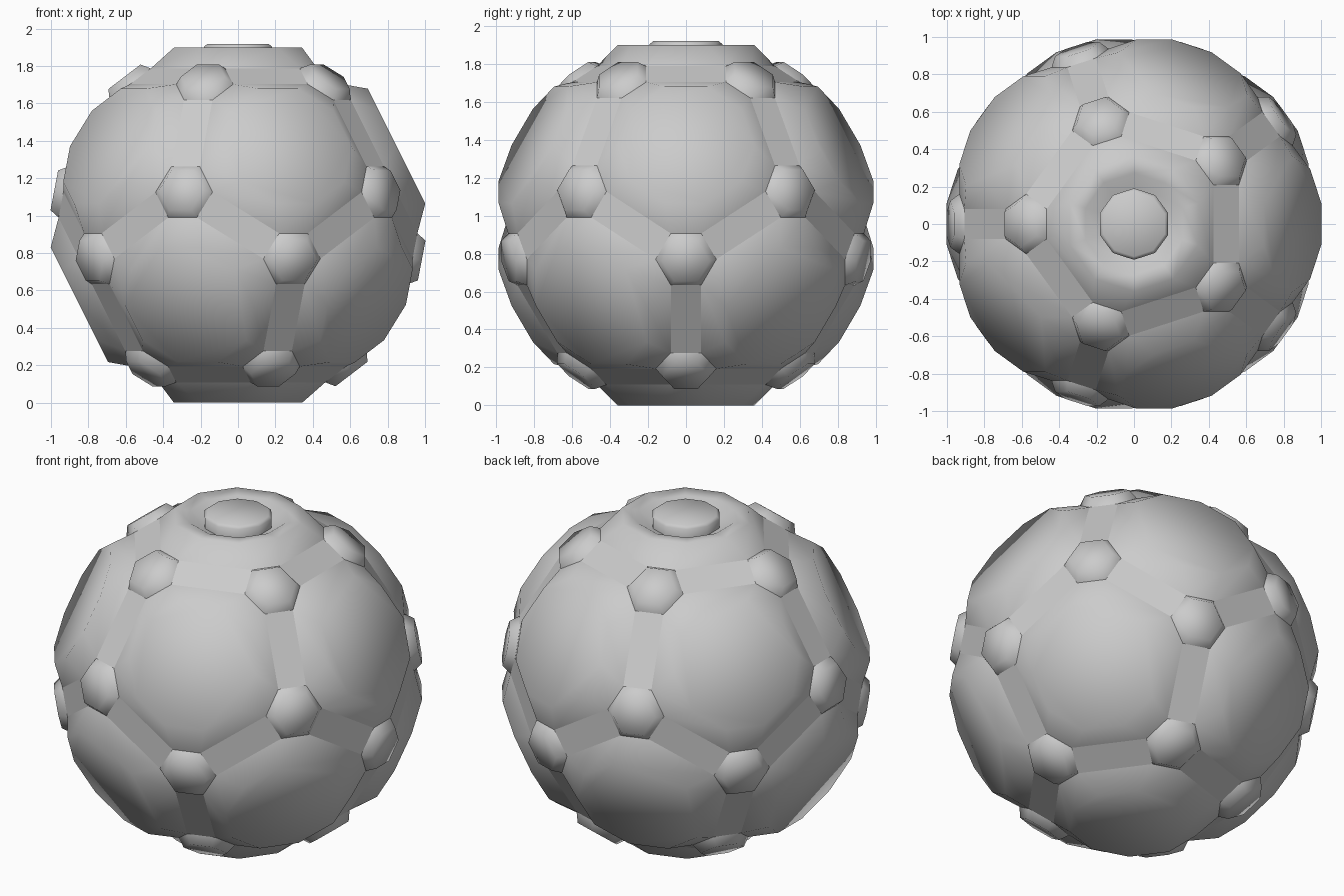
import bpy
from math import sin, cos, pi, radians, atan2
from itertools import combinations
from mathutils import Vector

if "Cube" in bpy.data.objects:
    bpy.data.objects.remove(bpy.data.objects["Cube"])

C = Vector((0, 0, 0.948))        # ball centre
D_HEX, R_HEX = 0.95, 0.16        # stud base distance and radius


def polar(theta, az):
    return Vector((sin(theta) * cos(az), sin(theta) * sin(az), cos(theta)))


# Symmetry axes: 12 large panels, 30 straps, 20 studs
T = radians(63.435)
five = [Vector((0, 0, 1)), Vector((0, 0, -1))]
for k in range(5):
    five.append(polar(T, radians(72 * k)))
    five.append(polar(pi - T, radians(72 * k + 36)))
adj = lambda a, b: a.dot(b) > 0.4
two = [(a + b).normalized() for a, b in combinations(five, 2) if adj(a, b)]
three = [(a + b + c).normalized() for a, b, c in combinations(five, 3)
         if adj(a, b) and adj(b, c) and adj(a, c)]

# Shared corner points: six around each stud
corners = []
for h in three:
    e = max(two, key=h.dot)
    u = (e - h * e.dot(h)).normalized()
    v = h.cross(u)
    for k in range(6):
        a = radians(30 + 60 * k)
        corners.append(h * D_HEX + (u * cos(a) + v * sin(a)) * R_HEX)


def base_ring(n, count):
    """Corners of the panel facing n, in order, plus its local axes."""
    pts = sorted(corners, key=lambda p: -p.dot(n))[:count]
    x = pts[0] - n * pts[0].dot(n)
    y = n.cross(x)
    pts.sort(key=lambda p: atan2(p.dot(y), p.dot(x)))
    m = pts[0] + pts[1]
    u = (m - n * m.dot(n)).normalized()
    return pts, u, n.cross(u)


def regular_ring(n, u, v, count, inradius, dist):
    r = inradius / cos(pi / count)
    out = []
    for i in range(count):
        a = (2 * i - 1) * pi / count
        out.append(n * dist + (u * cos(a) + v * sin(a)) * r)
    return out


def make(name, panels, smooth=True):
    """panels: list of stacks of rings; the last ring of each is capped."""
    verts, faces = [], []
    for rings in panels:
        k, o = len(rings[0]), len(verts)
        for r in rings:
            verts += [p + C for p in r]
        for j in range(len(rings) - 1):
            for i in range(k):
                a, b = o + j * k + i, o + j * k + (i + 1) % k
                faces.append((a, b, b + k, a + k))
        s = o + (len(rings) - 1) * k
        faces.append(tuple(range(s, s + k)))
    me = bpy.data.meshes.new(name)
    me.from_pydata(verts, [], faces)
    me.polygons.foreach_set("use_smooth", [smooth] * len(faces))
    me.update()
    ob = bpy.data.objects.new(name, me)
    bpy.context.collection.objects.link(ob)
    return ob


def stack(n, count, profile):
    pts, u, v = base_ring(n, count)
    return [pts] + [regular_ring(n, u, v, count, r, d) for r, d in profile]


# Large raised panels
make("large_panels", [stack(n, 10, [(0.343, 0.948)]) for n in five[1:]])
# Top panel, dished around the button
make("top_panel", [stack(five[0], 10, [(0.343, 0.95), (0.26, 0.943), (0.19, 0.90)])])
# Small raised hexagonal studs
make("hex_studs", [stack(n, 6, [(0.108, 1.0)]) for n in three])
# Flat straps between studs
make("straps", [stack(n, 4, []) for n in two], smooth=False)

# Button on top
_, u, v = base_ring(five[0], 10)
make("top_button", [[*map(lambda q: regular_ring(five[0], u, v, 10, *q),
     [(0.182, 0.89), (0.182, 0.955), (0.165, 0.97)])]])
